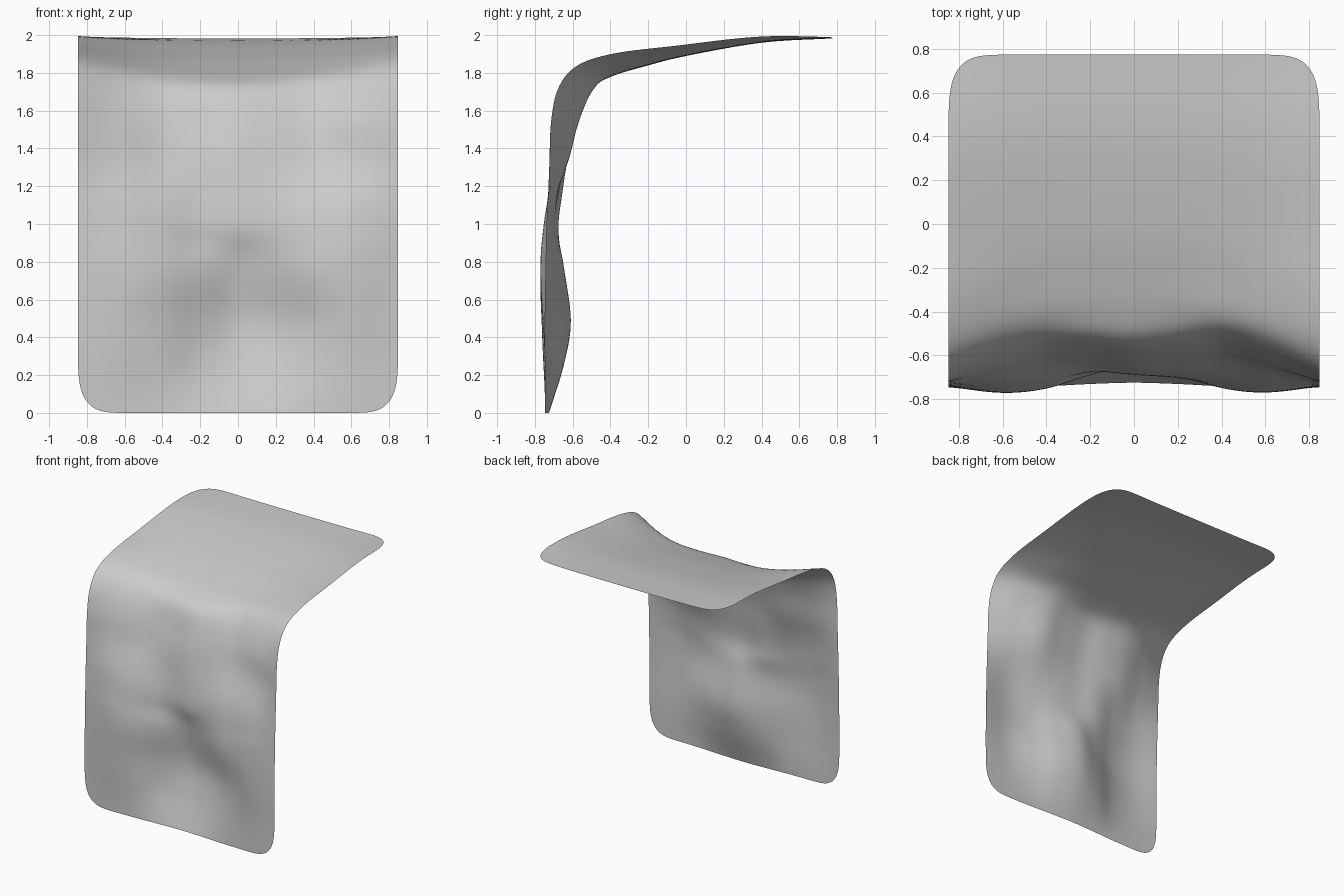
import bpy, math

if "Cube" in bpy.data.objects:
    bpy.data.objects.remove(bpy.data.objects["Cube"])

HALF = 0.855            # half width of the sheet
ROWS, COLS = 120, 64

# Side profiles (y, z) from the hem, up the hanging part, over the bend, to the back edge
EDGE = [(-.745, 0), (-.745, .26), (-.745, .5), (-.74, .78), (-.735, 1.0), (-.725, 1.3),
        (-.717, 1.54), (-.68, 1.72), (-.58, 1.84), (-.38, 1.905), (-.05, 1.945),
        (.38, 1.992), (.772, 1.992)]
MID = [(-.725, 0), (-.645, .26), (-.61, .5), (-.64, .8), (-.69, 1.0), (-.635, 1.3),
       (-.58, 1.53), (-.51, 1.70), (-.40, 1.78), (-.22, 1.835), (0, 1.89),
       (.40, 1.96), (.775, 1.983)]

# Fold weights: 0 follows the edge profile, 1 the middle profile
XS = [-.855, -.6, -.4, -.2, 0, .2, .4, .6, .855]
FOLDS = [
    (0, 0, .2, .7, 1, .7, .2, 0, 0),
    (0, -.1, .1, .7, 1, .8, .3, 0, 0),
    (0, -.15, .05, .6, 1, .8, .25, -.1, 0),
    (0, -.3, -.1, .5, .9, .5, -.1, -.3, 0),
    (0, -.3, .3, 1.3, 1, .7, .1, -.4, 0),
    (0, .4, .9, 1, .8, .9, 1, .6, 0),
    (0, .55, .95, 1, .85, .95, 1.05, .6, 0),
    (0, .65, .95, .95, .88, .98, 1.05, .7, 0),
] + [(0, .6, .9, 1, 1, 1, .9, .6, 0)] * 5


def spline(vals, t):
    """Catmull-Rom through evenly indexed values."""
    n = len(vals) - 1
    i = min(max(int(t), 0), n - 1)
    f = t - i
    b, c = vals[i], vals[i + 1]
    a = vals[i - 1] if i > 0 else 2 * b - c
    d = vals[i + 2] if i + 2 <= n else 2 * c - b
    return b + .5 * f * (c - a + f * (2*a - 5*b + 4*c - d + f * (3*(b - c) + d - a)))


def column(x):
    """Index position of x within XS."""
    for i in range(len(XS) - 1):
        if x <= XS[i + 1]:
            return max(0, i + (x - XS[i]) / (XS[i + 1] - XS[i]))
    return len(XS) - 1


def half_width(d, a=.33, b=.25, p=3.4):
    """Width narrows near both ends to give rounded corners."""
    u = max(0, 1 - max(d, 0) / a)
    return HALF - b * (1 - max(0, 1 - u ** p) ** (1 / p))


# Draped sheet
verts, faces = [], []
for r in range(ROWS + 1):
    t = (len(EDGE) - 1) * (1 - math.cos(math.pi * r / ROWS)) / 2
    ey, ez = (spline([q[k] for q in EDGE], t) for k in (0, 1))
    my, mz = (spline([q[k] for q in MID], t) for k in (0, 1))
    hw = half_width(min(ez, .772 - ey))
    weights = [spline([row[c] for row in FOLDS], t) for c in range(len(XS))]
    for c in range(COLS + 1):
        x = hw * (2 * c / COLS - 1)
        w = spline(weights, column(x))
        verts.append((x, ey + w * (my - ey), ez + w * (mz - ez)))
W = COLS + 1
for r in range(ROWS):
    for c in range(COLS):
        i = r * W + c
        faces.append((i, i + 1, i + 1 + W, i + W))

mesh = bpy.data.meshes.new("draped_cloth")
mesh.from_pydata(verts, [], faces)
mesh.update()
cloth = bpy.data.objects.new("draped_cloth", mesh)
bpy.context.collection.objects.link(cloth)
for poly in mesh.polygons:
    poly.use_smooth = True

# Relax the folds slightly
relax = cloth.modifiers.new("relax", 'SMOOTH')
relax.factor, relax.iterations = .5, 4
